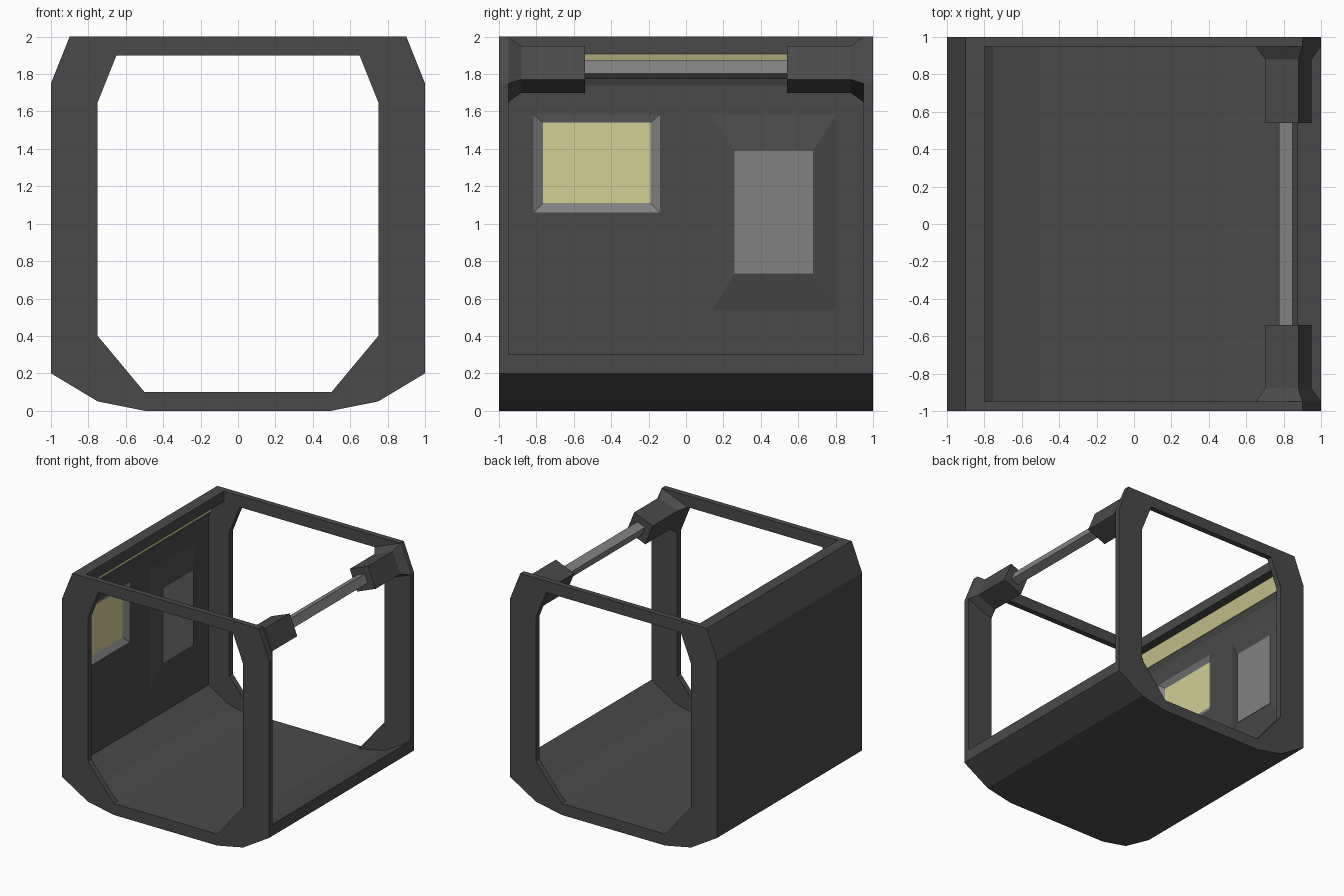
import bpy, bmesh
from mathutils import Vector

if "Cube" in bpy.data.objects:
    bpy.data.objects.remove(bpy.data.objects["Cube"])


def material(name, rgb):
    m = bpy.data.materials.new(name)
    m.diffuse_color = (*rgb, 1)
    m.use_nodes = True
    m.node_tree.nodes["Principled BSDF"].inputs["Base Color"].default_value = m.diffuse_color
    return m


DARK = material("dark grey", (0.068, 0.068, 0.068))
GREY = material("mid grey", (0.22, 0.22, 0.22))
YELLOW = material("pale yellow", (0.66, 0.62, 0.30))


def finish(name, bm, *mats):
    bmesh.ops.recalc_face_normals(bm, faces=bm.faces[:])
    me = bpy.data.meshes.new(name)
    bm.to_mesh(me)
    bm.free()
    for m in mats:
        me.materials.append(m)
    ob = bpy.data.objects.new(name, me)
    bpy.context.collection.objects.link(ob)
    return ob


def loft(name, loops, *mats):
    """Closed solid through a list of matching point loops."""
    bm = bmesh.new()
    rings = [[bm.verts.new(p) for p in lp] for lp in loops]
    for a, b in zip(rings, rings[1:]):
        for i in range(len(a)):
            j = (i + 1) % len(a)
            bm.faces.new((a[i], a[j], b[j], b[i]))
    bm.faces.new(rings[0])
    bm.faces.new(rings[-1])
    return finish(name, bm, *mats)


def at_y(profile, y):
    return [(x, y, z) for x, z in profile]


def rect_x(x, y0, y1, z0, z1):
    return [(x, y0, z0), (x, y1, z0), (x, y1, z1), (x, y0, z1)]


def mirrored(half):
    return half + [(-x, z) for x, z in reversed(half)]


# End frames: flat rings with chamfered corners
OUTER = mirrored([(0.5, 0), (0.75, 0.05), (1, 0.2), (1, 1.75), (0.9, 2)])
INNER = mirrored([(0.5, 0.1), (0.75, 0.4), (0.75, 1.65), (0.65, 1.9)])


def frame(name, y0, y1):
    bm = bmesh.new()
    edges = []
    for prof in (OUTER, INNER):
        vs = [bm.verts.new(p) for p in at_y(prof, y0)]
        edges += [bm.edges.new((vs[i], vs[(i + 1) % len(vs)])) for i in range(len(vs))]
    bmesh.ops.triangle_fill(bm, edges=edges, use_beauty=True, normal=(0, -1, 0))
    res = bmesh.ops.extrude_face_region(bm, geom=bm.faces[:], use_keep_orig=True)
    moved = [g for g in res["geom"] if isinstance(g, bmesh.types.BMVert)]
    bmesh.ops.translate(bm, verts=moved, vec=(0, y1 - y0, 0))
    bmesh.ops.dissolve_limit(bm, angle_limit=0.01, verts=bm.verts[:], edges=bm.edges[:])
    return finish(name, bm, DARK)


frame("front_frame", -1, -0.95)
frame("back_frame", 0.95, 1)

# Floor and left wall with top lip, one extruded profile
SHELL = [(1, 0.3), (1, 0.2), (0.75, 0.05), (0.5, 0), (-0.5, 0), (-0.75, 0.05),
         (-1, 0.2), (-1, 1.75), (-0.9, 2), (-0.8, 2), (-0.8, 1.91), (-0.882, 1.91),
         (-0.95, 1.74), (-0.95, 0.27), (-0.75, 0.15), (-0.5, 0.1), (0.5, 0.1), (0.75, 0.15)]
shell = loft("floor_and_wall", [at_y(SHELL, -0.95), at_y(SHELL, 0.95)], DARK, GREY, YELLOW)

# Recessed window cut into the wall: grey bevel, yellow pane
cutter = loft("window_cutter", [rect_x(-0.98, -0.765, -0.19, 1.11, 1.54),
                                rect_x(-0.95, -0.815, -0.14, 1.06, 1.585),
                                rect_x(-0.90, -0.815, -0.14, 1.06, 1.585)], DARK)
cutter.hide_render = True
mod = shell.modifiers.new("window", "BOOLEAN")
mod.operation, mod.solver, mod.object = "DIFFERENCE", "EXACT", cutter
bpy.context.view_layer.objects.active = shell
bpy.ops.object.modifier_apply(modifier=mod.name)
bpy.data.objects.remove(cutter)
for f in shell.data.polygons:
    c = f.center
    in_window = -0.83 < c.y < -0.13 and 1.05 < c.z < 1.6 and -0.985 < c.x < -0.951
    f.material_index = 0 if not in_window else (2 if c.x < -0.975 else 1)

# Raised wall console with grey screen
loft("console_surround", [rect_x(-0.955, 0.14, 0.80, 0.54, 1.58),
                          rect_x(-0.95, 0.14, 0.80, 0.54, 1.58),
                          rect_x(-0.91, 0.26, 0.68, 0.735, 1.39)], DARK)
loft("console_screen", [rect_x(-0.911, 0.26, 0.68, 0.735, 1.39),
                        rect_x(-0.906, 0.26, 0.68, 0.735, 1.39)], GREY)

# Light strip on the sloped upper wall
strip = [(-0.93, 1.79), (-0.882, 1.91), (-0.876, 1.908), (-0.924, 1.788)]
loft("light_strip", [at_y(strip, -0.949), at_y(strip, 0.949)], YELLOW)

# Tilted square brackets and bar along the upper right corner
CORNER = [(0.9, 2), (1, 1.75), (0.75, 1.65), (0.65, 1.9)]


def tilted(scale, y):
    mid = Vector((0.825, 1.825))
    return at_y([mid + (Vector(p) - mid) * scale for p in CORNER], y)


for side, s in (("front", -1), ("back", 1)):
    loft(side + "_bracket", [tilted(1, s * 0.95), tilted(0.714, s * 0.88),
                             tilted(0.714, s * 0.54)], DARK)
loft("overhead_bar", [tilted(0.29, -0.55), tilted(0.29, 0.55)], GREY)
